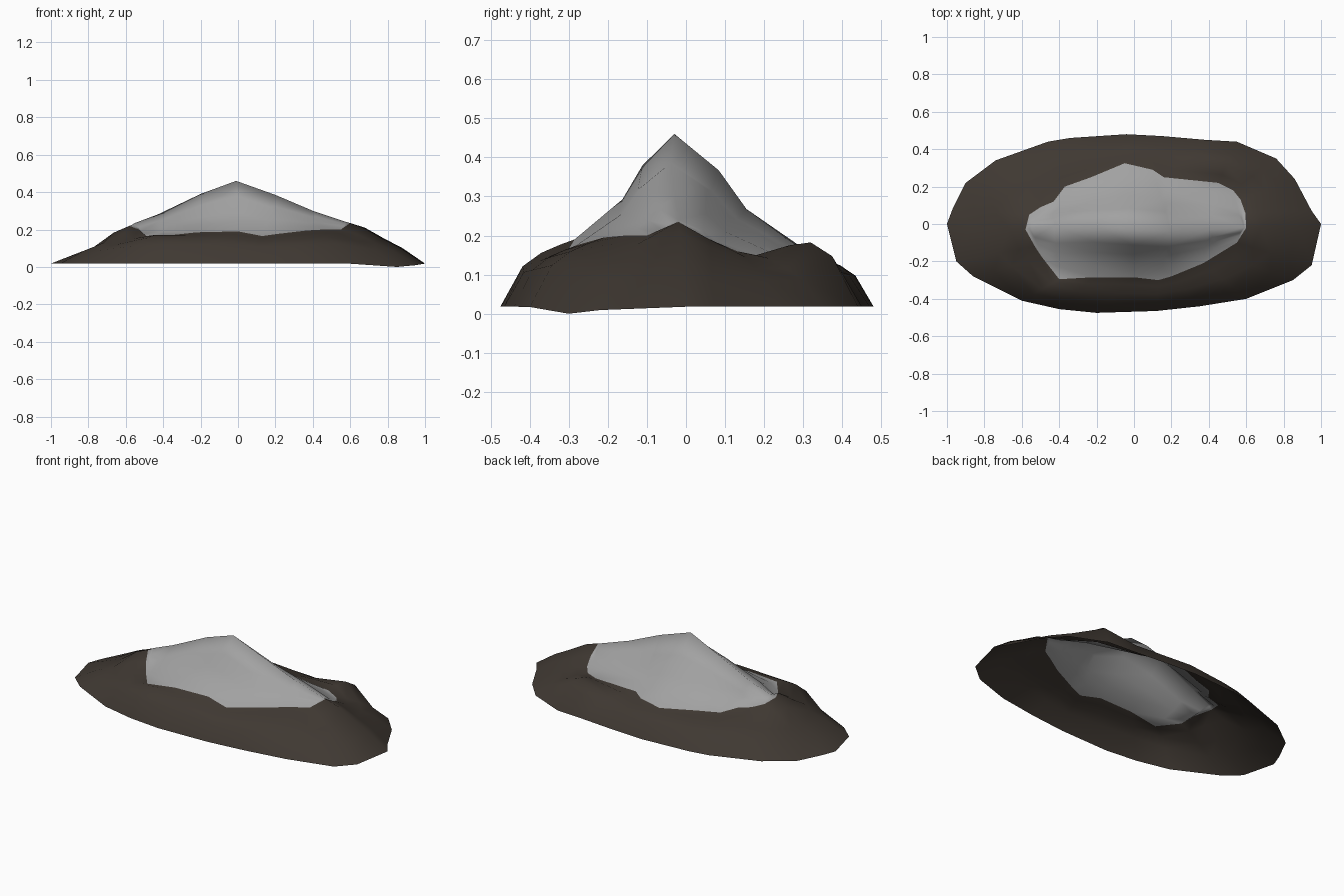
import bpy, bmesh, math
from mathutils import Vector

if "Cube" in bpy.data.objects:
    bpy.data.objects.remove(bpy.data.objects["Cube"])


def material(name, rgb):
    m = bpy.data.materials.new(name)
    m.diffuse_color = (*rgb, 1)
    m.use_nodes = True
    m.node_tree.nodes["Principled BSDF"].inputs["Base Color"].default_value = m.diffuse_color
    return m


# Foot outline, clockwise from the left end
foot = [(-1, 0), (-.97, .08), (-.9, .22), (-.74, .34), (-.46, .44), (-.34, .46),
        (-.04, .48), (.15, .47), (.38, .45), (.55, .44), (.76, .35), (.86, .24),
        (.95, .07), (1, 0), (.95, -.22), (.85, -.3), (.6, -.4), (.35, -.44),
        (.12, -.465), (-.2, -.475), (-.4, -.455), (-.6, -.41), (-.86, -.28), (-.95, -.2)]

# Edge of the grey cap, matching the foot points
cap = [(-.58, -.03, .22), (-.56, .05, .205), (-.5, .09, .185), (-.43, .12, .175),
       (-.37, .2, .16), (-.23, .25, .155), (-.05, .325, .15), (.1, .29, .155),
       (.16, .25, .165), (.45, .22, .155), (.53, .18, .15), (.57, .13, .16),
       (.595, .06, .19), (.6, -.02, .235), (.55, -.1, .2), (.46, -.155, .2),
       (.37, -.21, .195), (.2, -.28, .175), (.13, -.3, .165), (0, -.285, .19),
       (-.22, -.285, .185), (-.4, -.295, .165), (-.49, -.18, .165), (-.53, -.12, .2)]

# Ridge line along the top
ridge = [Vector(p) for p in [(-.55, -.02, .235), (-.43, -.01, .28), (-.2, -.01, .39),
                             (-.01, -.03, .46), (.2, -.04, .385), (.4, -.03, .3), (.58, -.02, .24)]]


def bump(p, x, y, height, rad):
    return height * math.exp(-((p.x - x) ** 2 + (p.y - y) ** 2) / rad ** 2)


def column(f, c):
    """Points from the foot up over the cap edge to the ridge."""
    f, c = Vector((*f, .018)), Vector(c)
    f.z -= bump(f, .85, -.3, .018, .15)
    top = min(ridge, key=lambda r: abs(r.x - c.x))
    end = max(0, abs(f.x) - .6) / .4            # long ends slope more evenly
    pts = [f]
    for t, side, tip in [(.3, .6, .38), (.55, .8, .62), (.8, .92, .88)]:
        p = f.lerp(c, t)
        p.z = f.z + (c.z - f.z) * (side + (tip - side) * end)
        p.z += bump(p, .48, .345, .06, .1) + bump(p, -.47, -.33, .02, .1)
        p.z -= bump(p, -.8, 0, .038, .13)       # dip on the left spur
        pts.append(p)
    pts.append(c)
    for t, h in [(.24, .19), (.48, .38), (.68, .7), (1, 1)]:
        p = c.lerp(top, t)
        p.z = c.z + (top.z - c.z) * h
        pts.append(p)
    return pts


# Mountain shell, open underneath
bm = bmesh.new()
cols = [[bm.verts.new(p) for p in column(f, c)] for f, c in zip(foot, cap)]
for i, a in enumerate(cols):
    b = cols[(i + 1) % len(cols)]
    for k in range(len(a) - 1):
        face = bm.faces.new((a[k], a[k + 1], b[k + 1], b[k]))
        face.material_index = 1 if k >= 4 else 0
        face.smooth = True
bmesh.ops.remove_doubles(bm, verts=bm.verts, dist=.0005)
bmesh.ops.triangulate(bm, faces=bm.faces)
bm.normal_update()
if sum(f.normal.z for f in bm.faces) < 0:
    bmesh.ops.reverse_faces(bm, faces=bm.faces)
me = bpy.data.meshes.new("mountain")
bm.to_mesh(me)
bm.free()
me.materials.append(material("dark brown earth", (.05, .04, .032)))
me.materials.append(material("grey rock", (.36, .36, .36)))
ob = bpy.data.objects.new("mountain", me)
bpy.context.collection.objects.link(ob)
